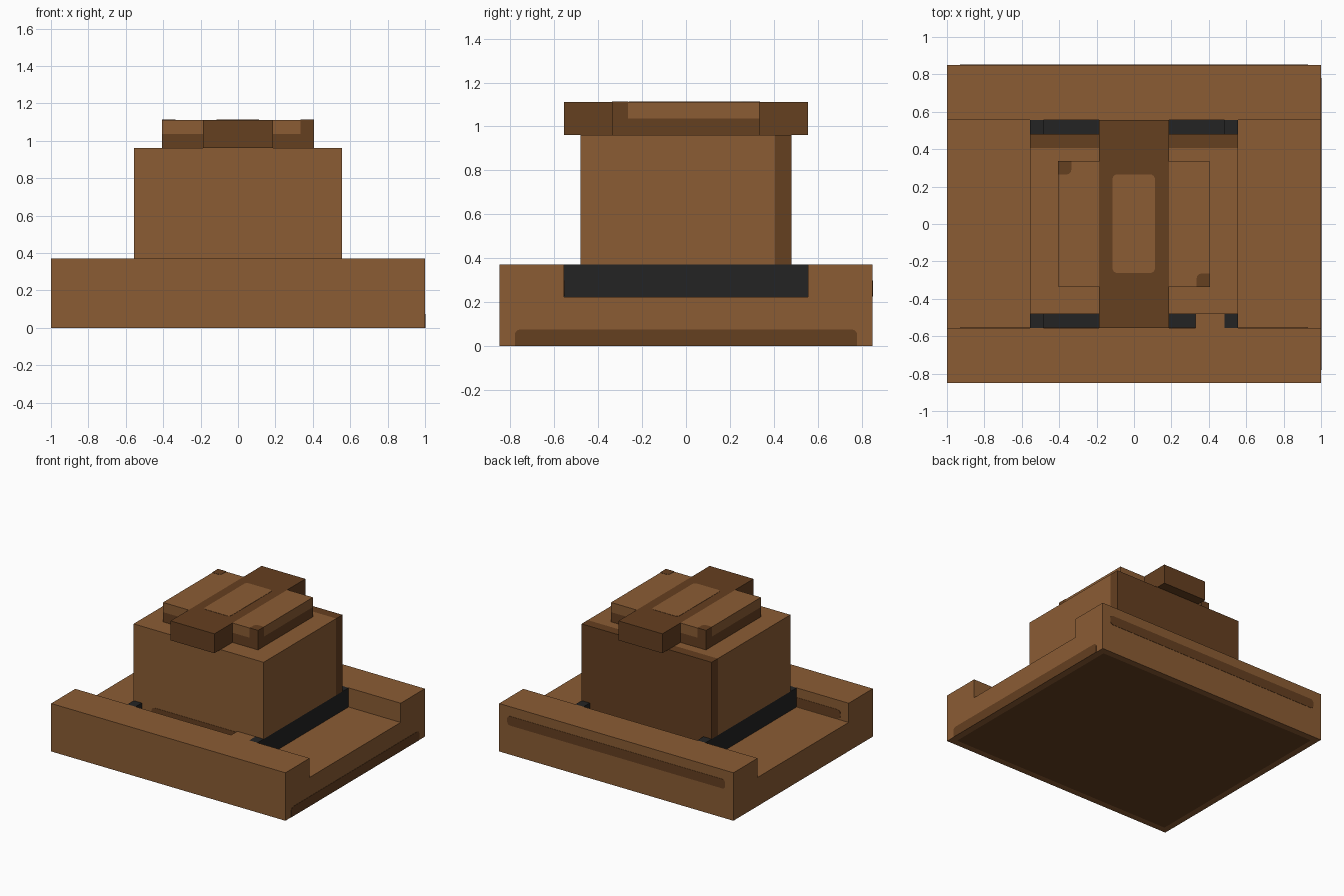
import bpy, bmesh, math
from mathutils import Vector

cube = bpy.data.objects.get("Cube")
if cube:
    bpy.data.objects.remove(cube, do_unlink=True)


def material(name, color):
    m = bpy.data.materials.new(name)
    m.use_nodes = True
    m.diffuse_color = (*color, 1)
    m.node_tree.nodes["Principled BSDF"].inputs["Base Color"].default_value = (*color, 1)
    return m


brown = material("brown", (0.258, 0.107, 0.034))
dark = material("dark_brown", (0.130, 0.050, 0.0144))
black = material("black", (0.017, 0.017, 0.017))


def finish(name, bm, *mats):
    bmesh.ops.recalc_face_normals(bm, faces=bm.faces)
    mesh = bpy.data.meshes.new(name)
    bm.to_mesh(mesh)
    bm.free()
    for m in mats:
        mesh.materials.append(m)
    ob = bpy.data.objects.new(name, mesh)
    bpy.context.collection.objects.link(ob)
    return ob


def extrude(name, points, shift, mat):
    """Prism from a flat outline."""
    bm = bmesh.new()
    face = bm.faces.new([bm.verts.new(p) for p in points])
    top = bmesh.ops.extrude_face_region(bm, geom=[face], use_keep_orig=True)["geom"]
    bmesh.ops.translate(bm, vec=shift,
                        verts=[g for g in top if isinstance(g, bmesh.types.BMVert)])
    return finish(name, bm, mat)


def box(name, x, y, z, mat):
    pts = [(x[0], y[0], z[0]), (x[1], y[0], z[0]), (x[1], y[1], z[0]), (x[0], y[1], z[0])]
    return extrude(name, pts, (0, 0, z[1] - z[0]), mat)


def panel(name, axis, at, u, v, radii, mat, depth=0.004):
    """Rounded rectangle on a plane; radii go anticlockwise from low u, low v."""
    corners = [(u[0], v[0], 1, 1), (u[1], v[0], -1, 1), (u[1], v[1], -1, -1), (u[0], v[1], 1, -1)]
    pts = []
    for i, (cu, cv, su, sv) in enumerate(corners):
        r = radii[i]
        for k in range(5 if r else 1):
            a = math.pi + i * math.pi / 2 + k * math.pi / 8
            pu = cu + r * (su + math.cos(a))
            pv = cv + r * (sv + math.sin(a))
            p = [pu, pv]
            p.insert("xyz".index(axis), at - depth / 2)
            pts.append(p)
    shift = Vector((0, 0, 0))
    shift["xyz".index(axis)] = depth
    return extrude(name, pts, shift, mat)


R = 0.025
FLOOR, RIM, SHOULDER, TOP = 0.222, 0.37, 0.962, 1.112
SEAM = 1.037

# Base: channelled block with a dark inset underside
half = [(0.85, 0), (0.85, RIM), (0.555, RIM), (0.555, FLOOR)]
outline = half + [(-y, z) for y, z in reversed(half)]
base = extrude("base", [(-1, y, z) for y, z in outline], (2, 0, 0), brown)
base.data.materials.append(dark)
bm = bmesh.new()
bm.from_mesh(base.data)
bm.faces.ensure_lookup_table()
under = [f for f in bm.faces if f.normal.z < -0.9]
bmesh.ops.inset_region(bm, faces=under, thickness=0.07)
for f in under:
    f.material_index = 1
bm.to_mesh(base.data)
bm.free()

# Painted stripes on the base
panel("right_side_stripe", "x", 1, (-0.78, 0.78), (0, 0.075), (0, 0, R, R), dark)
panel("back_stripe", "y", 0.85, (-0.93, 0.93), (0.225, 0.297), (R, R, R, R), dark)
panel("channel_stripe", "y", -0.555, (-0.93, 0.93), (0.227, 0.297), (R, R, R, R), dark)

# Black seat in the channel: two cheeks and a thin floor
for side, s in (("left", 1), ("right", -1)):
    box(side + "_cheek", sorted((s * 0.485, s * 0.555)), (-0.555, 0.555), (FLOOR, RIM), black)
box("seat_floor", (-0.485, 0.485), (-0.555, 0.555), (FLOOR, FLOOR + 0.008), black)
box("front_wedge", (0.33, 0.485), (-0.555, -0.48), (FLOOR, RIM), brown)

# Body with a dark back slab, and its narrower foot in the seat
for part, w, z in (("body", 0.555, (RIM, SHOULDER)), ("foot", 0.485, (FLOOR, RIM))):
    box(part, (-w, w), (-0.48, 0.405), z, brown)
    box(part + "_back", (-w, w), (0.405, 0.48), z, dark)
panel("foot_stripe", "y", -0.48, (-0.4, 0.33), (0.295, 0.362), (R, R, R, R), dark)

# Top bar with a light inlay
box("top_bar", (-0.187, 0.187), (-0.555, 0.555), (SHOULDER, TOP), dark)
panel("bar_inlay", "z", TOP, (-0.115, 0.112), (-0.262, 0.265), (R, R, R, R), brown)

# Wings either side of the bar: dark lower half, light upper half, one dark corner
for side, s in (("left", 1), ("right", -1)):
    x = sorted((s * 0.187, s * 0.405))
    box(side + "_wing_lower", x, (-0.335, 0.335), (SHOULDER, SEAM), dark)
    box(side + "_wing_upper", x, (-0.335, 0.335), (SEAM, TOP), brown)
    radii = (0, 0, 0, R) if s > 0 else (0, R, 0, 0)
    panel(side + "_wing_corner", "z", (SEAM + TOP) / 2,
          sorted((s * 0.335, s * 0.407)), sorted((-s * 0.265, -s * 0.337)),
          radii, dark, TOP - SEAM + 0.004)
